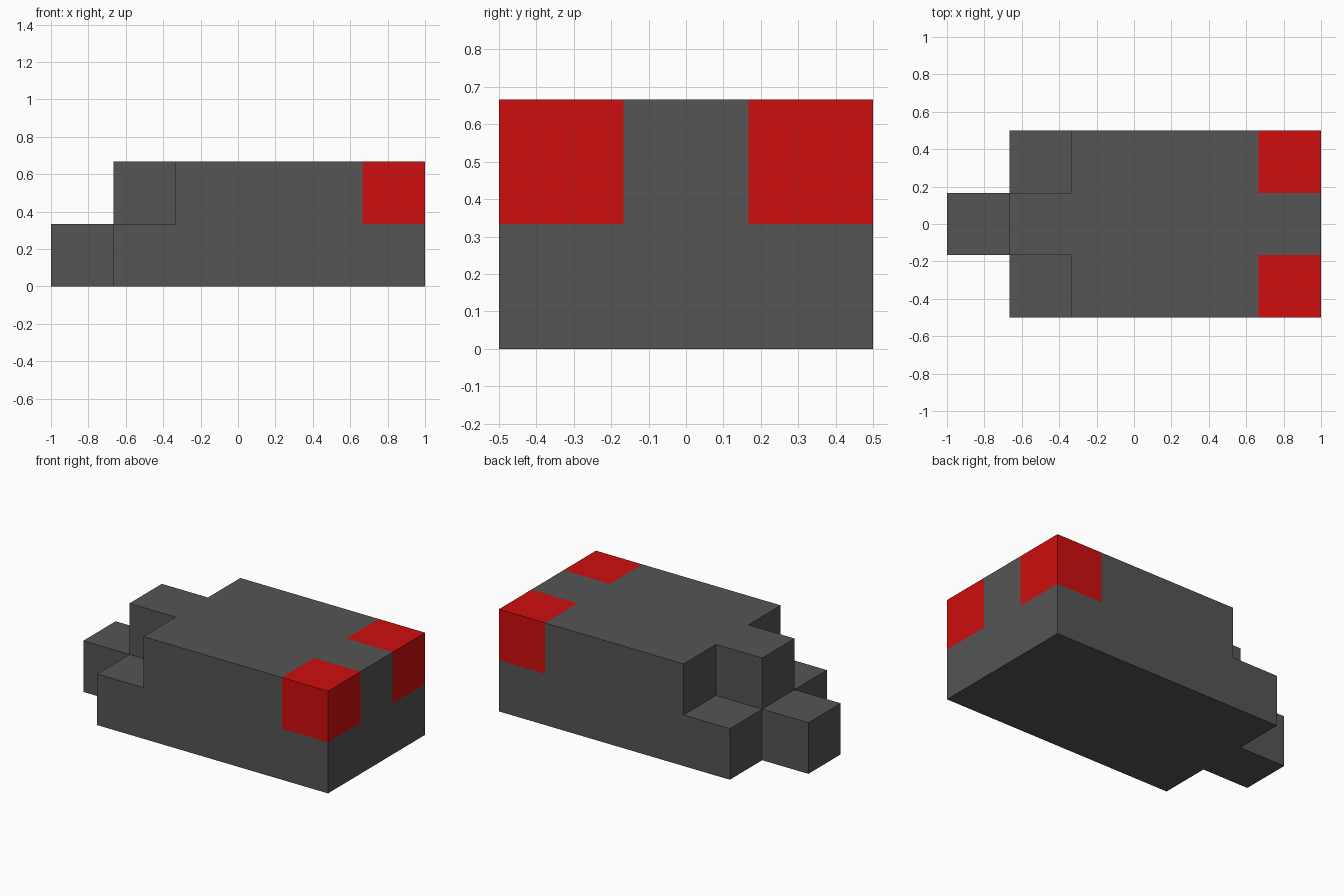
import bpy, bmesh

if "Cube" in bpy.data.objects:
    bpy.data.objects.remove(bpy.data.objects["Cube"])

U = 1 / 3  # block size


def material(name, rgb):
    m = bpy.data.materials.new(name)
    m.diffuse_color = (*rgb, 1)
    m.use_nodes = True
    m.node_tree.nodes["Principled BSDF"].inputs["Base Color"].default_value = m.diffuse_color
    return m


grey = material("dark grey", (0.09, 0.09, 0.09))
red = material("red", (0.62, 0.004, 0.004))


def blocks(xs, ys, zs):
    return {(x, y, z) for x in xs for y in ys for z in zs}


# Block cells (x 0-5, y 0-2, z 0-1) for each part
parts = {
    "nose": (blocks([0], [1], [0]), grey),
    "left_rear_light": (blocks([5], [2], [1]), red),
    "right_rear_light": (blocks([5], [0], [1]), red),
    "body": (blocks(range(1, 6), range(3), [0])
             | blocks([1], [1], [1])
             | blocks(range(2, 5), range(3), [1])
             | blocks([5], [1], [1]), grey),
}
solid = set().union(*(cells for cells, _ in parts.values()))


def build(name, cells, mat):
    """Outer skin of a part: only block faces not touching another block."""
    bm = bmesh.new()
    for c in cells:
        for axis in range(3):
            for side in (0, 1):
                n = list(c)
                n[axis] += 2 * side - 1
                if tuple(n) in solid:
                    continue
                a, b = (axis + 1) % 3, (axis + 2) % 3
                quad = []
                for da, db in ((0, 0), (1, 0), (1, 1), (0, 1)):
                    p = list(c)
                    p[axis] += side
                    p[a] += da
                    p[b] += db
                    quad.append(bm.verts.new((p[0] * U - 1, p[1] * U - 0.5, p[2] * U)))
                bm.faces.new(quad if side else quad[::-1])
    bmesh.ops.remove_doubles(bm, verts=bm.verts, dist=1e-4)
    # Merge flat areas into single faces
    bmesh.ops.dissolve_limit(bm, angle_limit=0.01, verts=bm.verts, edges=bm.edges)
    mesh = bpy.data.meshes.new(name)
    bm.to_mesh(mesh)
    bm.free()
    mesh.materials.append(mat)
    bpy.context.collection.objects.link(bpy.data.objects.new(name, mesh))


for name, (cells, mat) in parts.items():
    build(name, cells, mat)
